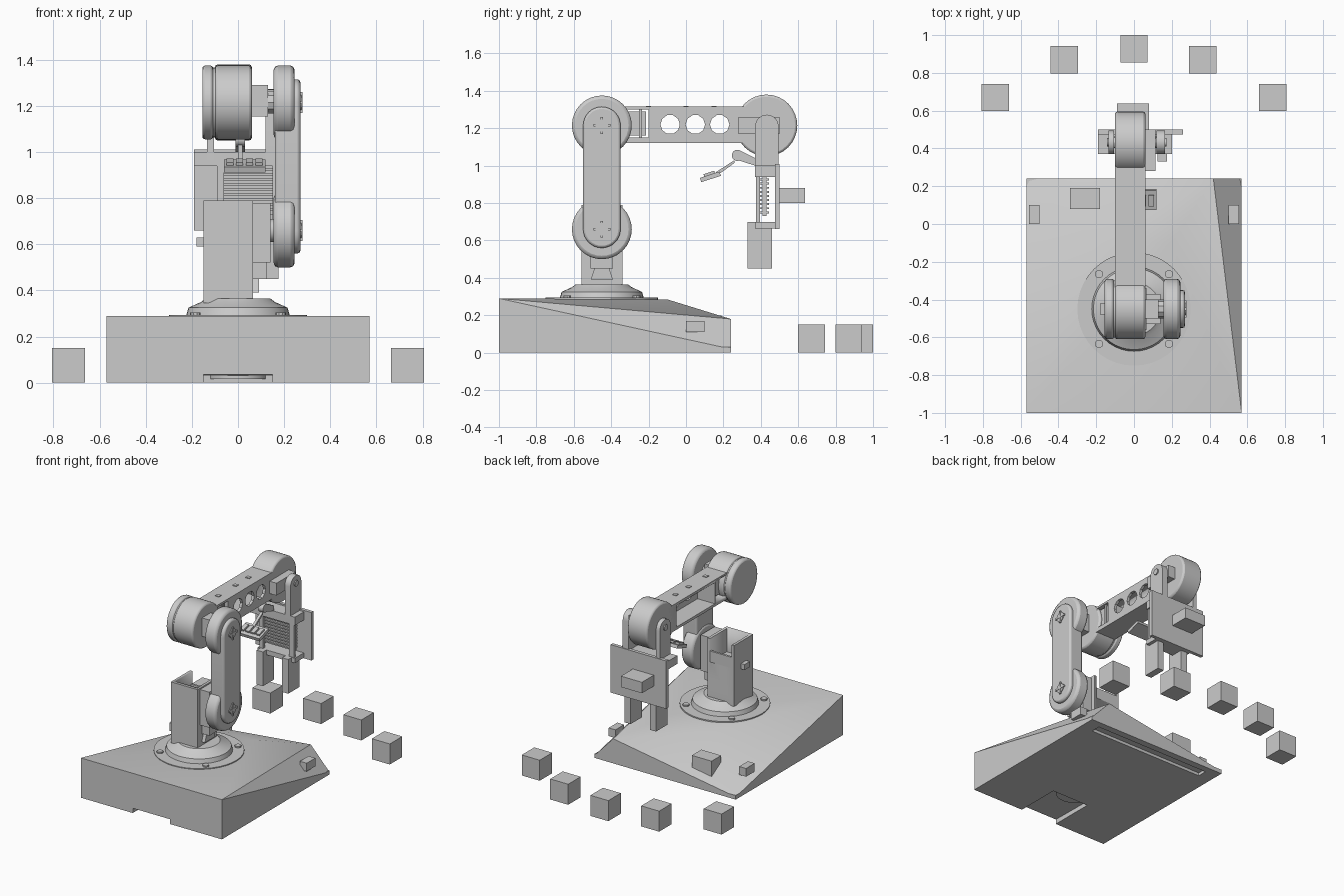
import bpy, bmesh
from math import pi, sin, cos, radians
from mathutils import Vector, Matrix

old = bpy.data.objects.get("Cube")
if old:
    bpy.data.objects.remove(old, do_unlink=True)

GREY = (0.6, 0.6, 0.6, 1)
mat = bpy.data.materials.new("light grey")
mat.use_nodes = True
mat.diffuse_color = GREY
mat.node_tree.nodes["Principled BSDF"].inputs["Base Color"].default_value = GREY


def finish(name, bm, bevel=0):
    bmesh.ops.recalc_face_normals(bm, faces=bm.faces)
    me = bpy.data.meshes.new(name)
    bm.to_mesh(me)
    bm.free()
    me.materials.append(mat)
    ob = bpy.data.objects.new(name, me)
    bpy.context.collection.objects.link(ob)
    bpy.ops.object.select_all(action='DESELECT')
    bpy.context.view_layer.objects.active = ob
    ob.select_set(True)
    bpy.ops.object.shade_smooth_by_angle(angle=radians(30))
    if bevel:
        m = ob.modifiers.new("bevel", 'BEVEL')
        m.width, m.segments, m.limit_method = bevel, 2, 'ANGLE'
        m.angle_limit = radians(40)
    return ob


def box(name, x, y, z, bevel=0):
    bm = bmesh.new()
    bmesh.ops.create_cube(bm, size=1)
    for v in bm.verts:
        v.co = [r[0] if c < 0 else r[1] for c, r in zip(v.co, (x, y, z))]
    return finish(name, bm, bevel)


def prism(name, x, pts, bevel=0):
    """Extrude a (y, z) outline along x."""
    bm = bmesh.new()
    face = bm.faces.new([bm.verts.new((x[0], *p)) for p in pts])
    new = bmesh.ops.extrude_face_region(bm, geom=[face])["geom"]
    bmesh.ops.translate(bm, vec=(x[1] - x[0], 0, 0),
                        verts=[g for g in new if isinstance(g, bmesh.types.BMVert)])
    return finish(name, bm, bevel)


def arc(y, z, r, a0=0, a1=360, n=32):
    full = a1 - a0 >= 360
    return [(y + r * cos(radians(a0 + (a1 - a0) * i / n)),
             z + r * sin(radians(a0 + (a1 - a0) * i / n))) for i in range(n if full else n + 1)]


def disc(name, x, y, z, r, bevel=0, n=32):
    return prism(name, x, arc(y, z, r, n=n), bevel)


def lathe(name, profile, centre, n=40):
    """Turn an (r, z) profile about the vertical axis."""
    bm = bmesh.new()
    rings = [[bm.verts.new((centre[0] + r * cos(2 * pi * i / n),
                            centre[1] + r * sin(2 * pi * i / n), z)) for i in range(n)]
             for r, z in profile]
    for a, b in zip(rings, rings[1:]):
        for i in range(n):
            j = (i + 1) % n
            bm.faces.new((a[i], a[j], b[j], b[i]))
    bm.faces.new(rings[0])
    bm.faces.new(rings[-1])
    return finish(name, bm)


def cut(ob, *cutters):
    for c in cutters:
        m = ob.modifiers.new("cut", 'BOOLEAN')
        m.operation, m.object, m.solver = 'DIFFERENCE', c, 'EXACT'
        c.hide_render = True
        c.hide_set(True)


# Faceted base housing
W, F, B = 0.57, -1.0, 0.24
corners = [(-W, F, .035), (W, F, .035), (W, B, .02), (-W, B, .02), (-W, F, .29),
           (W, F, .29), (.42, B, .18), (.2, -.1, .285), (-.2, -.1, .285)]
bm = bmesh.new()
vs = [bm.verts.new(c) for c in corners]
for f in ("0154", "125", "265", "236", "386", "876", "4578", "567", "043", "483", "023", "012"):
    bm.faces.new([vs[int(i)] for i in f])
finish("base_housing", bm)

# Floor plate with a notch at the front and a slot at the back
box("floor_plate", (-W, W), (-.67, .12), (0, .035))
for s, side in ((-1, "right"), (1, "left")):
    box("floor_plate_front_" + side, sorted((s * .15, s * W)), (F, -.67), (0, .035))
    box("floor_plate_back_" + side, sorted((s * .47, s * W)), (.12, B), (0, .03))
    # Sockets on the sides of the housing
    box("side_socket_" + side, sorted((s * .5, s * .555)), (0, .1), (.11, .17))
box("floor_plate_rear_strip", (-W, W), (.19, B), (0, .025))
box("power_box", (-.34, -.18), (.08, .19), (.04, .2))

# Turntable
C = (0, -.45)
lathe("turntable_ring", [(.3, .28), (.3, .294)], C)
lathe("turntable_cone", [(.225, .29), (.215, .325), (.16, .35), (.14, .365)], C)
for i in range(4):
    a = radians(45 + 90 * i)
    lathe("turntable_bolt", [(.022, .29), (.022, .305)],
          (C[0] + .262 * cos(a), C[1] + .262 * sin(a)), 10)
lathe("turntable_hub", [(.13, .015), (.13, .05)], (0, -.62), 24)

# Hollow column with the shoulder motor
column = box("column", (-.15, .065), (-.56, -.34), (.345, .79))
cut(column, box("column_cutter", (-.13, .045), (-.535, -.3), (.62, .85)))
box("column_rear_lip", (-.13, .045), (-.355, -.34), (.62, .7))
box("column_side_box", (-.18, -.15), (-.48, -.42), (.59, .63))
box("shoulder_motor", (.065, .14), (-.53, -.37), (.52, .78))
box("shoulder_motor_bracket", (.065, .125), (-.51, -.39), (.45, .52))
prism("shoulder_brace", (.06, .09), [(-.51, .39), (-.39, .39), (-.41, .45), (-.49, .45)])
disc("shoulder_shaft", (.1, .18), -.45, .66, .05)

# Lower link: a capsule bar over two round housings
lower, upper = .66, 1.215
prism("lower_link_bar", (.16, .27),
      arc(-.45, upper, .1, 0, 180, 16) + arc(-.45, lower, .1, 180, 360, 16), .012)
for z in (lower, upper):
    disc("lower_link_housing", (.155, .245), -.45, z, .16, .018)
    disc("joint_screw_ring", (.265, .276), -.45, z, .034, n=20)
    for a, b in ((.045, .007), (.007, .045)):
        box("joint_screw_cross", (.27, .279), (-.45 - a, -.45 + a), (z - b, z + b))

# Elbow drum and shaft
disc("elbow_drum", (-.1, .06), -.45, upper, .16, .012)
disc("elbow_drum_cap", (-.155, -.107), -.45, upper, .16, .012)
disc("elbow_drum_core", (-.12, -.09), -.45, upper, .152)
disc("elbow_shaft", (.05, .18), -.45, upper, .05, n=10)
box("elbow_shaft_horn", (.06, .13), (-.5, -.4), (1.155, 1.29))

# Upper arm: hollow box beam with lightening holes
arm = box("upper_arm", (-.1, .06), (-.4, .38), (1.12, 1.315))
cut(arm, box("arm_pocket_cutter", (-.2, .04), (-.19, .25), (1.14, 1.295)),
    box("arm_window_cutter", (-.2, .2), (-.32, -.2), (1.15, 1.3)),
    *[disc("arm_hole_cutter", (-.2, .2), y, 1.22, .052, n=10) for y in (-.085, .05, .18)])
box("elbow_motor", (-.06, .04), (-.31, -.215), (1.16, 1.29))
box("elbow_motor_flange", (.0, .05), (-.25, -.235), (1.15, 1.3))
for y in (-.2, 0, .15):
    box("arm_top_socket", (-.035, -.005), (y - .014, y + .014), (1.31, 1.32))
disc("wrist_housing", (-.1, .06), .43, upper, .165, .012)

# Wrist fork and motor
for x in ((-.135, -.105), (.12, .165)):
    prism("wrist_fork", x, [(.37, .96), (.495, .96)] + arc(.4325, 1.21, .0625, 0, 180, 12))
    disc("wrist_pivot", (x[0] - .008, x[1] + .008), .4325, 1.215, .022, n=12)
disc("wrist_shaft", (-.12, .14), .4325, 1.215, .03, n=12)
box("wrist_motor", (.06, .115), (.28, .5), (1.17, 1.26))

# Gripper plate, frame and fingers
box("gripper_plate", (-.19, .26), (.475, .5), (.66, 1.01))
box("gripper_motor", (-.09, .08), (.5, .637), (.8, .88))
box("gripper_frame_top", (-.19, .2), (.37, .475), (.94, 1.0))
box("gripper_frame_bottom", (-.1, .2), (.37, .475), (.665, .7))
for x in ((-.09, -.06), (.15, .19)):
    box("gripper_frame_post", x, (.375, .395), (.69, .95))
for i in range(9):
    box("gripper_rack_tooth", (-.08, .17), (.395, .445), (.745 + i * .022, .755 + i * .022))
box("gripper_rack", (-.08, .17), (.41, .43), (.73, .94))
for x in ((-.08, -.03), (.125, .175)):
    box("finger", x, (.33, .46), (.45, .7))

# Cable arm and small circuit board hanging under the wrist
prism("cable_lug", (-.01, .03), arc(.275, 1.055, .03, 60, 290, 12) + [(.37, 1.0), (.37, 1.04)])
prism("cable", (0, .02), [(.16, .965), (.26, 1.03), (.26, 1.015), (.17, .95)])
board = box("circuit_board", (-.06, .12), (-.055, .055), (-.012, .012))
board.matrix_world = Matrix.Translation((0, .13, .94)) @ Matrix.Rotation(radians(18), 4, 'X')
for i in range(4):
    chip = box("circuit_chip", (-.05 + i * .042, -.02 + i * .042), (-.03, .03), (.01, .025))
    chip.matrix_world = board.matrix_world.copy()

# Target cubes in an arc behind the base
for x, y in ((-.735, .67), (-.37, .87), (0, .928), (.365, .87), (.735, .67)):
    box("target_cube", (x - .0725, x + .0725), (y - .072, y + .072), (0, .15))
